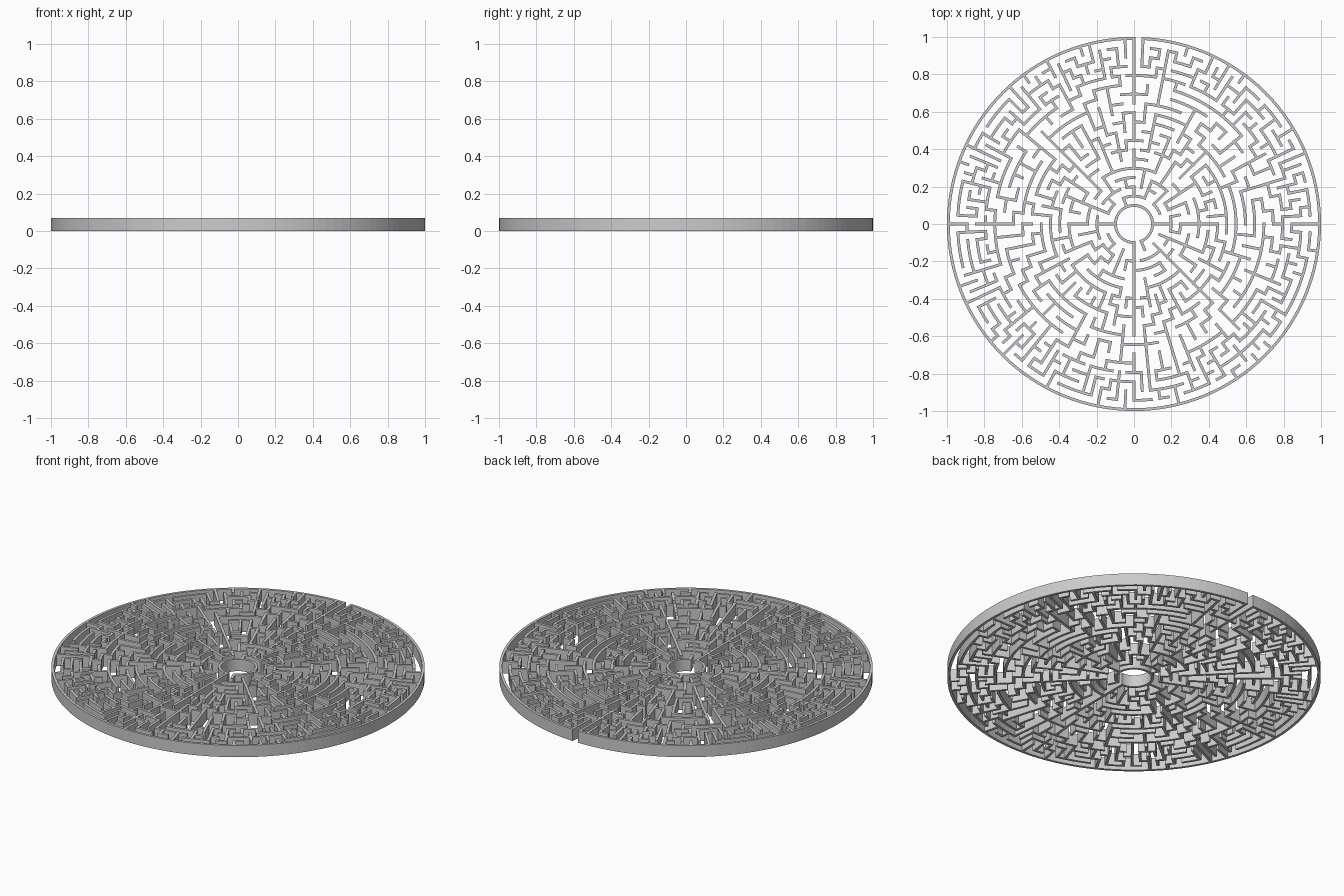
import bpy, bmesh, math, random

if "Cube" in bpy.data.objects:
    bpy.data.objects.remove(bpy.data.objects["Cube"])

random.seed(11)
HEIGHT = 0.07
HALF = 0.0075            # half wall thickness
FIRST, LAST = 2, 20      # inner and outer ring numbers
STEP = (1 - HALF) / LAST # ring spacing
N = 128                  # angular units in a full turn


def unit(k):
    """Angular units per cell in corridor k (cells split as rings grow)."""
    return 8 if k < 4 else 4 if k < 8 else 2 if k < 16 else 1


# Long straight spokes that stay closed: angle unit, from ring, to ring
SPOKES = [(32, 15, 20), (32, 9, 12), (32, 6, 8), (96, 2, 3), (96, 5, 11),
          (112, 3, 8), (56, 3, 8), (102, 13, 17), (64, 18, 20), (64, 14, 17),
          (0, 18, 20), (55, 16, 20), (59, 16, 19), (48, 7, 11), (28, 13, 16),
          (23, 18, 20), (6, 12, 17)]
fixed = {(k, a) for a, k0, k1 in SPOKES for k in range(k0, k1)}

# Every wall starts closed
arcs = {k: set(range(N)) for k in range(FIRST, LAST + 1)}
spokes = {(k, a) for k in range(FIRST, LAST) for a in range(0, N, unit(k))}


def neighbours(k, a):
    """Yield (cell, kind, wall) for each way out of a cell."""
    u = unit(k)
    if (k, (a + u) % N) not in fixed:
        yield (k, (a + u) % N), 'spoke', (k, (a + u) % N)
    if (k, a) not in fixed:
        yield (k, (a - u) % N), 'spoke', (k, a)
    if k > FIRST:
        v = unit(k - 1)
        yield (k - 1, a // v * v), 'arc', (k, a, u)
    if k < LAST - 1:
        v = unit(k + 1)
        for b in range(a, a + u, v):
            yield (k + 1, b), 'arc', (k + 1, b, v)


# Carve the maze depth first
stack = [(LAST - 1, 31)]
seen = set(stack)
while stack:
    options = [o for o in neighbours(*stack[-1]) if o[0] not in seen]
    if not options:
        stack.pop()
        continue
    cell, kind, wall = random.choice(options)
    if kind == 'spoke':
        spokes.discard(wall)
    else:
        k, b, v = wall
        arcs[k] -= set(range(b, b + v))
    seen.add(cell)
    stack.append(cell)

# Entrance at the back, opening into the centre at the front
arcs[LAST].discard(31)
arcs[FIRST] -= set(range(96, 104))


def strip(bm, sections):
    """Sweep a rectangular wall through pairs of (inner, outer) plan points."""
    rings = []
    for (ax, ay), (bx, by) in sections:
        rings.append([bm.verts.new(p) for p in ((ax, ay, 0), (bx, by, 0),
                                                (bx, by, HEIGHT), (ax, ay, HEIGHT))])
    for p, q in zip(rings, rings[1:]):
        for i in range(4):
            j = (i + 1) % 4
            bm.faces.new((p[i], p[j], q[j], q[i]))
    bm.faces.new(rings[0][::-1])
    bm.faces.new(rings[-1])


def polar(r, t):
    return (r * math.cos(t), r * math.sin(t))


def arc_walls(bm, k):
    r, closed = k * STEP, arcs[k]
    for a in sorted(closed):
        if (a - 1) % N in closed:
            continue
        n = 1
        while (a + n) % N in closed:
            n += 1
        angles = [(a + i) * math.tau / N for i in range(n + 1)]
        angles[0] -= HALF / r
        angles[-1] += HALF / r
        strip(bm, [(polar(r - HALF, t), polar(r + HALF, t)) for t in angles])


def spoke_walls(bm):
    for k, a in sorted(spokes):
        if (k - 1, a) in spokes:
            continue
        end = k + 1
        while (end, a) in spokes:
            end += 1
        t = a * math.tau / N
        nx, ny = -math.sin(t) * HALF, math.cos(t) * HALF
        sections = []
        for r in (k * STEP - HALF * 0.9, end * STEP + HALF * 0.9):
            x, y = polar(r, t)
            sections.append(((x - nx, y - ny), (x + nx, y + ny)))
        strip(bm, sections)


def make(name, build):
    bm = bmesh.new()
    build(bm)
    bmesh.ops.recalc_face_normals(bm, faces=bm.faces)
    mesh = bpy.data.meshes.new(name)
    bm.to_mesh(mesh)
    bm.free()
    bpy.context.collection.objects.link(bpy.data.objects.new(name, mesh))


def curved_walls(bm):
    for k in range(FIRST + 1, LAST):
        arc_walls(bm, k)


make("outer_rim", lambda bm: arc_walls(bm, LAST))
make("centre_ring", lambda bm: arc_walls(bm, FIRST))
make("curved_walls", curved_walls)
make("radial_walls", spoke_walls)
